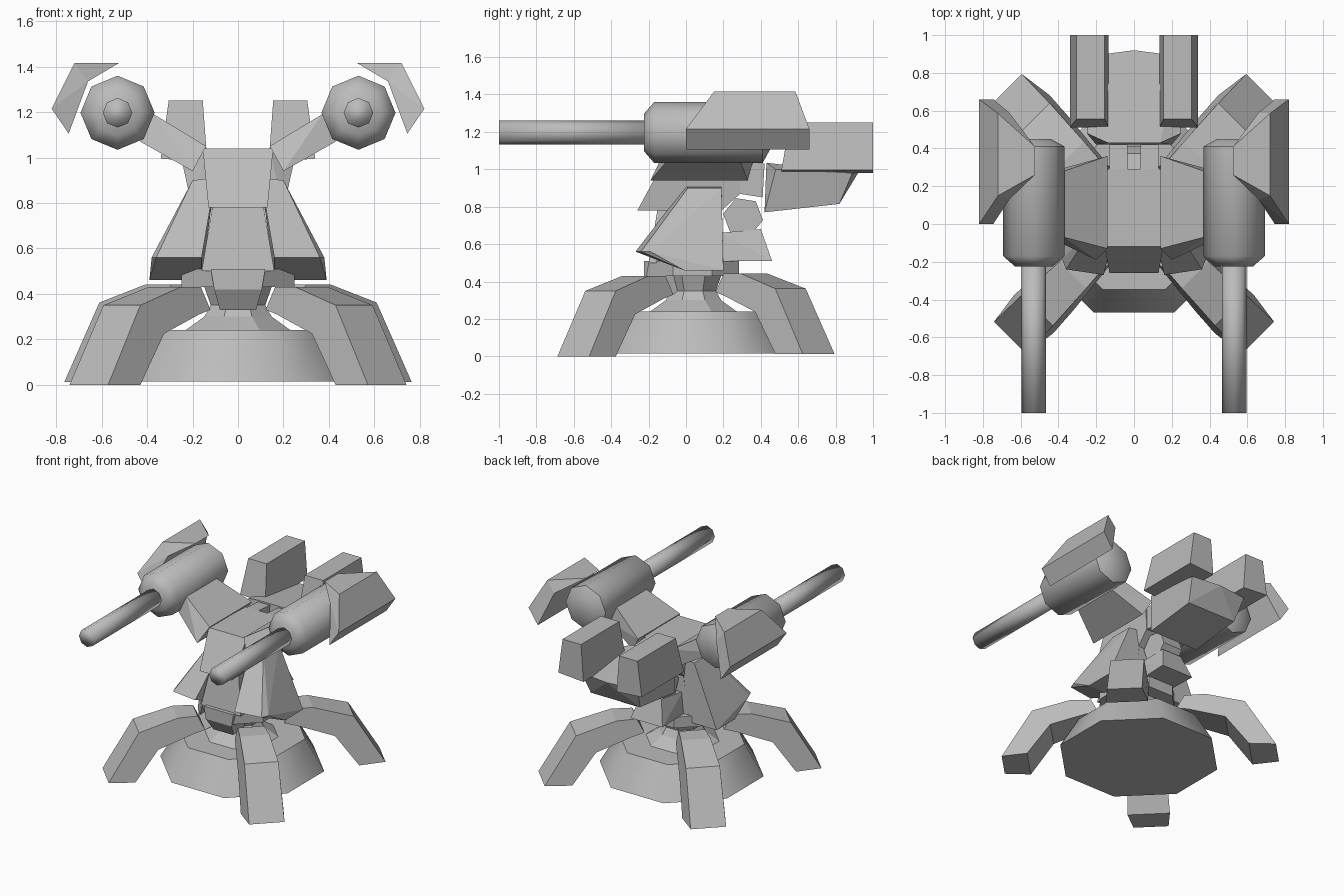
import bpy, bmesh, math
from mathutils import Vector

cube = bpy.data.objects.get("Cube")
if cube:
    bpy.data.objects.remove(cube, do_unlink=True)

GREY = (0.5, 0.5, 0.5, 1)
grey = bpy.data.materials.new("grey_metal")
grey.use_nodes = True
grey.diffuse_color = GREY
grey.node_tree.nodes["Principled BSDF"].inputs["Base Color"].default_value = GREY


def finish(name, bm, smooth=None):
    bmesh.ops.recalc_face_normals(bm, faces=bm.faces)
    mesh = bpy.data.meshes.new(name)
    bm.to_mesh(mesh)
    bm.free()
    mesh.materials.append(grey)
    ob = bpy.data.objects.new(name, mesh)
    bpy.context.collection.objects.link(ob)
    if smooth:
        bpy.ops.object.select_all(action='DESELECT')
        ob.select_set(True)
        bpy.context.view_layer.objects.active = ob
        bpy.ops.object.shade_smooth_by_angle(angle=math.radians(smooth))


def hull(name, pts):
    """Convex faceted block through the given corners."""
    bm = bmesh.new()
    for p in pts:
        bm.verts.new(p)
    res = bmesh.ops.convex_hull(bm, input=bm.verts)
    loose = {v for v in res["geom_interior"] if isinstance(v, bmesh.types.BMVert)}
    bmesh.ops.delete(bm, geom=list(loose), context='VERTS')
    bmesh.ops.dissolve_limit(bm, angle_limit=0.1, verts=bm.verts, edges=bm.edges)
    finish(name, bm)


def loft(name, rings, smooth=None):
    """Skin through closed rings of points, capped at both ends."""
    bm = bmesh.new()
    loops = [[bm.verts.new(p) for p in ring] for ring in rings]
    for a, b in zip(loops, loops[1:]):
        for i in range(len(a)):
            j = (i + 1) % len(a)
            bm.faces.new((a[i], a[j], b[j], b[i]))
    bm.faces.new(loops[0])
    bm.faces.new(loops[-1])
    finish(name, bm, smooth)


def turned(name, axis, centre, sides, profile, phase=0, smooth=50):
    """Lathe a (radius, height) profile around the x, y or z axis."""
    rings = []
    for r, h in profile:
        ring = []
        for i in range(sides):
            t = 2 * math.pi * (i + phase) / sides
            c, s = r * math.cos(t), r * math.sin(t)
            p = {'x': (h, c, s), 'y': (c, h, s), 'z': (c, s, h)}[axis]
            ring.append(Vector(p) + Vector(centre))
        rings.append(ring)
    loft(name, rings, smooth)


def block(xs):
    """Corners from (y, z, half width) stations, symmetric about x = 0."""
    return [(s * w, y, z) for y, z, w in xs for s in (-1, 1)]


# Base drum, neck and waist ring
turned("base_drum", 'z', (0, 0.05, 0), 8, [(0.56, 0.015), (0.43, 0.24)], 0.5)
turned("neck", 'z', (0, 0.04, 0), 8,
       [(0.25, 0.24), (0.16, 0.3), (0.13, 0.35), (0.16, 0.43)], 0.5, 20)
turned("waist_ring", 'z', (0, 0.035, 0), 8, [(0.27, 0.43), (0.27, 0.51)], 0.5, 20)
hull("waist_front", block([(-0.225, 0.51, 0.12), (-0.225, 0.42, 0.105), (-0.17, 0.33, 0.08),
                           (0.1, 0.34, 0.08), (0.1, 0.51, 0.12)]))

# Torso core, head block and rear parts
hull("torso_core", block([(-0.2, 0.5, 0.16), (-0.15, 0.8, 0.11), (0.2, 0.5, 0.16), (0.19, 0.8, 0.11)]))
hull("head_block", block([(-0.26, 0.78, 0.13), (-0.12, 1.04, 0.155), (0.29, 1.04, 0.14),
                          (0.19, 0.78, 0.12), (0.29, 0.87, 0.13)]))
hull("lower_back", block([(0.18, 0.51, 0.12), (0.18, 0.66, 0.1), (0.28, 0.62, 0.1),
                          (0.4, 0.68, 0.08), (0.46, 0.51, 0.13)]))
turned("rear_pivot", 'x', (0, 0.305, 0.745), 6, [(0.108, -0.08), (0.108, 0.08)], 0.85, 20)
hull("backpack", block([(0.43, 1.035, 0.14), (0.42, 0.77, 0.2), (0.48, 1.0, 0.25),
                        (0.82, 0.815, 0.2), (0.89, 0.98, 0.23)])
     + [(0, 0.92, 0.98)])

# Leg outline: distance outward, height, half width
LEG = [(0.93, 0, 0.12), (0.72, 0.35, 0.115), (0.45, 0.43, 0.1), (0.31, 0.43, 0.09),
       (0.26, 0.33, 0.1), (0.34, 0.31, 0.11), (0.59, 0.225, 0.135), (0.75, 0, 0.145)]
# Shield corners: x, z, front y, back y
SHIELD = [(0.525, 1.415, 0.26, 0.41), (0.72, 1.415, 0.15, 0.585), (0.82, 1.215, 0, 0.66),
          (0.745, 1.105, 0, 0.66), (0.66, 1.335, 0.13, 0.59)]

for side, s in (("left", 1), ("right", -1)):
    def paired(name, pts):
        hull(side + "_" + name, [(s * x, y, z) for x, y, z in pts])

    # Legs
    for end, f, reach, lift in (("front", -1, 0.98, 0), ("back", 1, 1.015, 0.012)):
        out = Vector((s, f, 0)).normalized() * reach
        across = Vector((-out.y, out.x, 0)).normalized()
        loft(f"{side}_{end}_leg",
             [[Vector((s * 0.012, 0.042, z + lift)) + out * r + across * (k * w)
               for r, z, w in LEG] for k in (-1, 1)])

    # Armoured skirt beside the torso
    paired("skirt_panel", [(0.16, -0.27, 0.56), (0.36, -0.24, 0.56), (0.16, -0.01, 0.46),
                           (0.39, -0.01, 0.46), (0.16, 0.2, 0.46), (0.39, 0.2, 0.46),
                           (0.38, -0.19, 0.56), (0.1, 0, 0.91), (0.2, 0.01, 0.9),
                           (0.1, 0.19, 0.91), (0.2, 0.19, 0.9)])

    # Prong behind the head, leaving a slot in the middle
    paired("head_prong", [(x, y, z) for x in (0.035, 0.13)
                          for y, z in ((0.28, 1.04), (0.28, 0.87), (0.42, 1.03), (0.41, 0.85))])

    # Shoulder arm
    paired("shoulder_arm", [(x, y, z) for x, z, front, back in
                            ((0.14, 1.05, -0.13, 0.36), (0.2, 0.94, -0.19, 0.33),
                             (0.37, 1.19, -0.07, 0.28), (0.43, 1.07, -0.08, 0.28))
                            for y in (front, back)])

    # Gun body and barrel
    gun = (s * 0.53, 0, 1.197)
    turned(side + "_gun_body", 'y', gun, 8,
           [(0.1, -0.225), (0.163, -0.17), (0.163, 0.41), (0.09, 0.45)], 0, 47)
    turned(side + "_gun_barrel", 'y', gun, 8, [(0.065, -1), (0.065, -0.2)], 0, 120)

    # Gun shield, upper and lower plates
    for part, pick in (("upper", (0, 1, 4)), ("lower", (1, 2, 3, 4))):
        paired(f"gun_shield_{part}", [(SHIELD[i][0], y, SHIELD[i][1])
                                      for i in pick for y in SHIELD[i][2:]])

    # Rear launcher pod
    paired("launcher_pod", [(x, y, z) for x, z, front in
                            ((0.155, 1.25, 0.555), (0.305, 1.25, 0.555),
                             (0.135, 0.98, 0.51), (0.34, 0.995, 0.51))
                            for y in (front, 1)])
